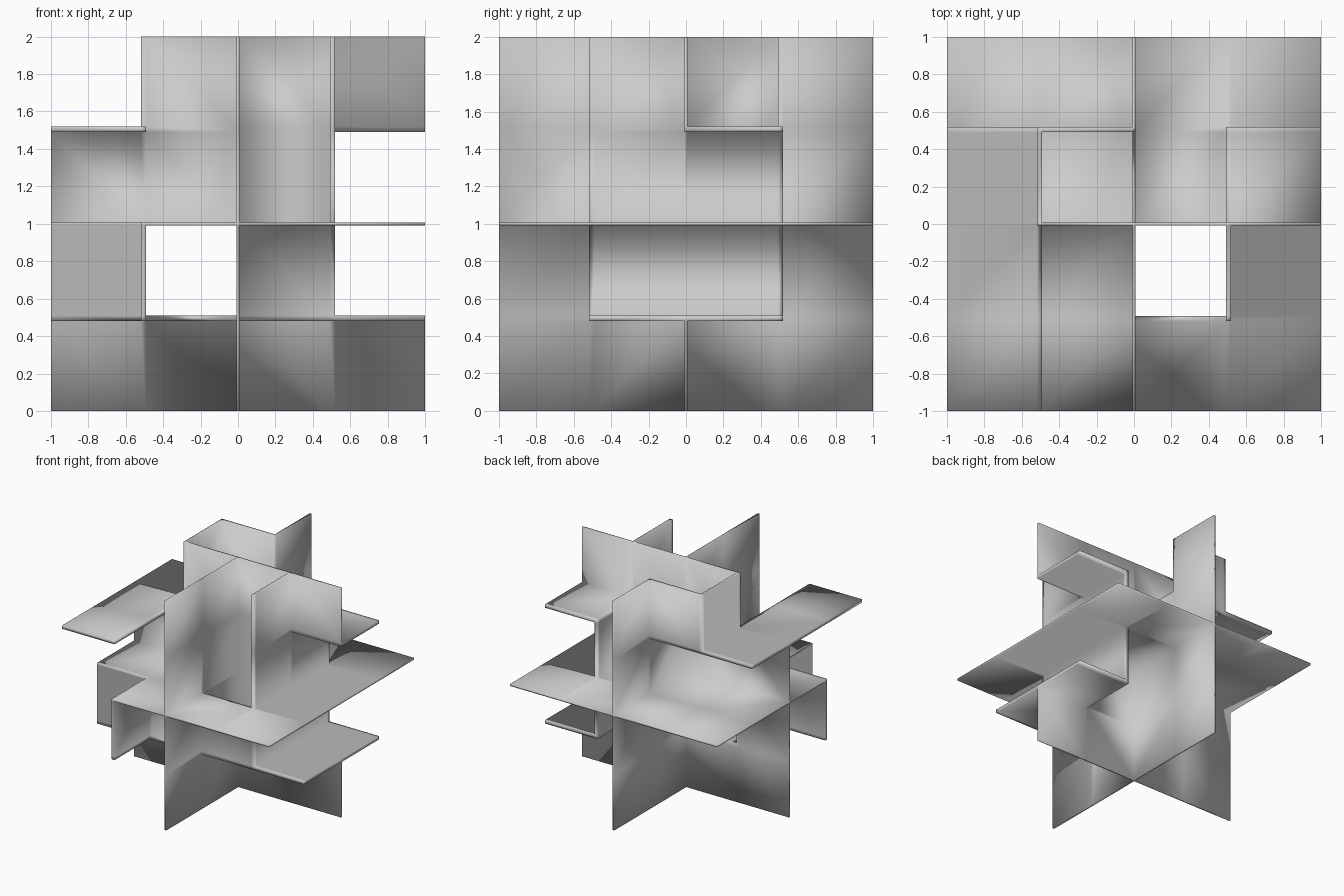
import bpy, bmesh
from itertools import product

if "Cube" in bpy.data.objects:
    bpy.data.objects.remove(bpy.data.objects["Cube"])

# Uneven grid: even slots are room space, odd slots 1, 3, 5 are wall thickness
LINES = [-1, -.519, -.491, -.008, .008, .491, .519, 1]
solid = set()


def panel(axis, slot, cells):
    """Fill wall slots for half-unit squares, given by their lower corners."""
    for u, v in cells:
        a, b = round((u + 1) * 4), round((v + 1) * 4)
        for i, j in product(range(max(a - 1, 0), min(a + 1, 6) + 1),
                            range(max(b - 1, 0), min(b + 1, 6) + 1)):
            solid.add({"x": (slot, i, j), "y": (i, slot, j), "z": (i, j, slot)}[axis])


def rect(u0, u1, v0, v1):
    return [(u0 + i * .5, v0 + j * .5)
            for i in range(round((u1 - u0) * 2)) for j in range(round((v1 - v0) * 2))]


# Three crossing middle walls with square doorways
full = rect(-1, 1, -1, 1)
doors = {
    "x": [(0, .5)],
    "y": [(-1, .5), (-.5, -.5), (.5, 0), (.5, -.5)],
    "z": [(-1, -1), (0, -.5)],
}
for axis, gaps in doors.items():
    panel(axis, 3, [c for c in full if c not in gaps])

# Right side baffles and shelves
panel("x", 5, rect(-.5, .5, -.5, .5) + [(-.5, .5)])
panel("z", 5, [(.5, 0)])
panel("z", 1, rect(.5, 1, -.5, .5))
panel("y", 1, [(0, -.5)])

# Left side, upper
panel("z", 5, rect(-1, -.5, -1, .5))
panel("x", 1, [(0, .5)])
panel("y", 5, [(-.5, .5)])

# Left side, lower
panel("x", 1, rect(-1, 0, -.5, 0))
panel("y", 1, [(-1, -.5)])
panel("z", 1, [(-.5, -.5)])

# Skin the filled slots as one joined shell
bm = bmesh.new()
verts = {}


def vert(key):
    if key not in verts:
        x, y, z = (LINES[k] for k in key)
        verts[key] = bm.verts.new((x, y, z + 1))
    return verts[key]


for cell in sorted(solid):
    for ax, side in product(range(3), (0, 1)):
        near = list(cell)
        near[ax] += 2 * side - 1
        if tuple(near) in solid:
            continue
        ring = []
        for p, q in ((0, 0), (1, 0), (1, 1), (0, 1)):
            k = list(cell)
            k[ax] += side
            k[(ax + 1) % 3] += p
            k[(ax + 2) % 3] += q
            ring.append(vert(tuple(k)))
        bm.faces.new(ring if side else ring[::-1])

# Merge coplanar faces, then shade the whole shell smooth
bmesh.ops.dissolve_limit(bm, angle_limit=0.01, verts=bm.verts, edges=bm.edges)
for f in bm.faces:
    f.smooth = True
mesh = bpy.data.meshes.new("interlocking_walls")
bm.to_mesh(mesh)
bm.free()
ob = bpy.data.objects.new("interlocking_walls", mesh)
bpy.context.collection.objects.link(ob)
